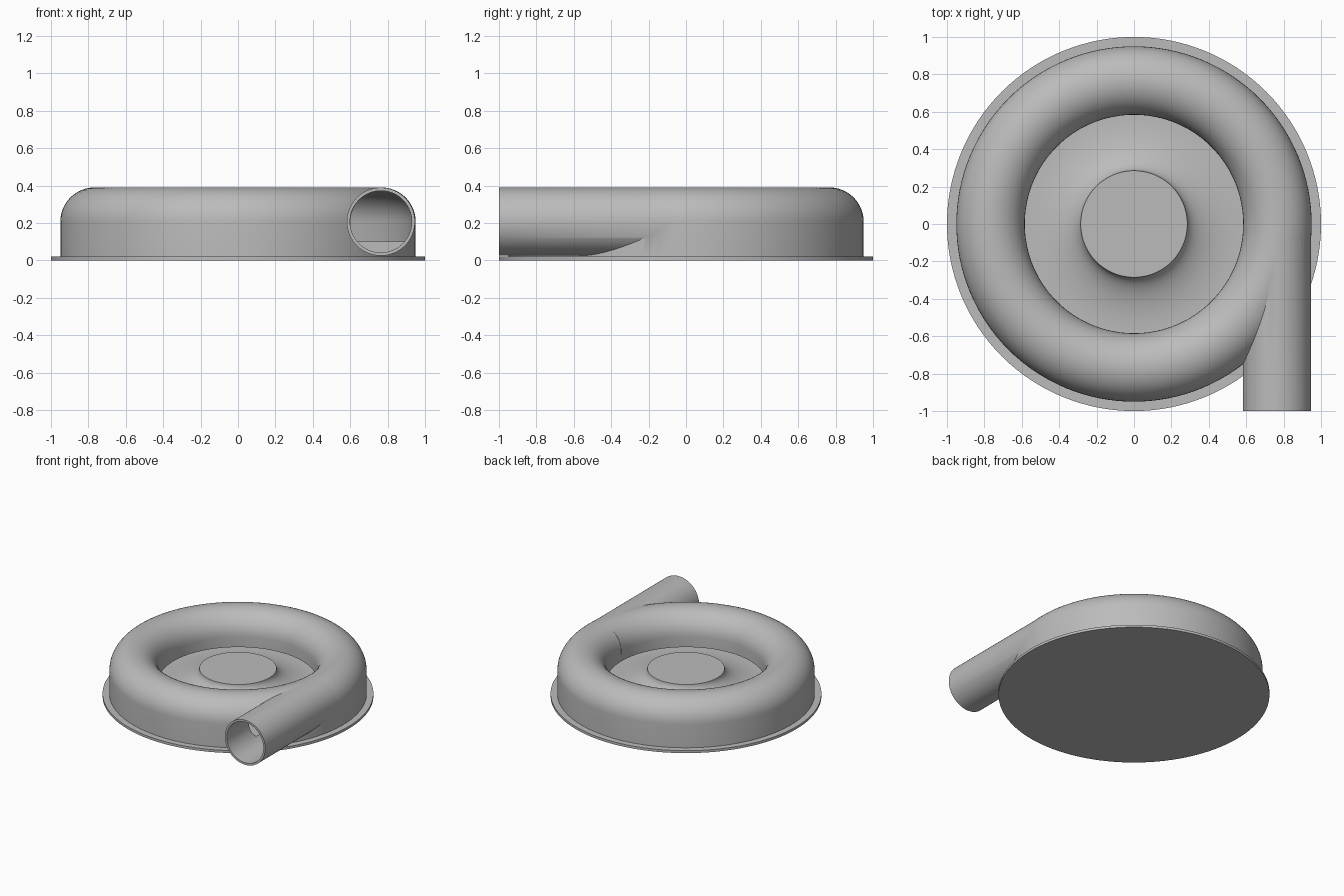
import bpy, bmesh, math
from mathutils import Matrix, Vector

cube = bpy.data.objects.get("Cube")
if cube:
    bpy.data.objects.remove(cube, do_unlink=True)

metal = bpy.data.materials.new("grey_metal")
metal.use_nodes = True
GREY = (0.5, 0.5, 0.5, 1)
metal.diffuse_color = GREY
metal.node_tree.nodes["Principled BSDF"].inputs["Base Color"].default_value = GREY

RING_R, RING_Z = 0.767, 0.207      # centre line of the scroll channel
TUBE, BORE = 0.183, 0.166          # outer and inner channel radius
FLOOR, LIP = 0.10, 0.125           # channel floor and lower lip of its inner wall


def to_object(bm, name):
    bmesh.ops.recalc_face_normals(bm, faces=bm.faces[:])
    mesh = bpy.data.meshes.new(name)
    bm.to_mesh(mesh)
    bm.free()
    mesh.materials.append(metal)
    obj = bpy.data.objects.new(name, mesh)
    bpy.context.collection.objects.link(obj)
    return obj


def revolve(name, profile, steps=128):
    """Turn a closed (radius, height) outline about z."""
    bm = bmesh.new()
    verts = [bm.verts.new((r, 0, z)) for r, z in profile]
    edges = [bm.edges.new((a, b)) for a, b in zip(verts, verts[1:] + verts[:1])]
    bmesh.ops.spin(bm, geom=verts + edges, cent=(0, 0, 0), axis=(0, 0, 1),
                   angle=math.tau, steps=steps)
    bmesh.ops.remove_doubles(bm, verts=bm.verts[:], dist=0.0001)
    axis_edges = [e for e in bm.edges if not e.link_faces]
    bmesh.ops.delete(bm, geom=axis_edges, context='EDGES')
    return to_object(bm, name)


def rod(name, radius, front, back):
    """Cylinder along y, in line with the scroll channel."""
    bm = bmesh.new()
    place = Matrix.Translation(Vector((RING_R - 0.003, (front + back) / 2, RING_Z)))
    bmesh.ops.create_cone(bm, cap_ends=True, segments=96, radius1=radius, radius2=radius,
                          depth=back - front, matrix=place @ Matrix.Rotation(math.pi / 2, 4, 'X'))
    return to_object(bm, name)


def arch(radius, steps=24):
    """Half circle from the inner side over the top to the outer side."""
    angles = [math.pi * (1 - i / steps) for i in range(steps + 1)]
    return [(RING_R + radius * math.cos(a), RING_Z + radius * math.sin(a)) for a in angles]


def combine(target, tool, operation):
    mod = target.modifiers.new(operation.lower(), 'BOOLEAN')
    mod.operation, mod.object, mod.solver = operation, tool, 'EXACT'
    bpy.context.view_layer.objects.active = target
    bpy.ops.object.modifier_apply(modifier=mod.name)
    bpy.data.objects.remove(tool, do_unlink=True)


# Flat round mounting plate
plate = revolve("base_plate", [(0, 0), (1, 0), (1, 0.02), (0, 0.02)])

# Scroll housing with a concave hub rising in the middle
hub_r, hub_z, disc_r, disc_z = 0.285, 0.225, 0.575, 0.104
curve = [math.pi / 2 * i / 16 for i in range(17)]
hub = [(disc_r - (disc_r - hub_r) * math.cos(a), hub_z - (hub_z - disc_z) * math.sin(a))
       for a in curve]
wall = RING_R - TUBE
housing = revolve("scroll_housing", [(0, hub_z)] + hub + [(wall, disc_z)] + arch(TUBE)
                  + [(RING_R + TUBE, 0.015), (0, 0.015)])

# Outlet pipe leaving the scroll on a tangent
combine(housing, rod("outlet_pipe", TUBE - 0.001, -1, 0), 'UNION')

# Hollow channel with a slot around the hub, then the pipe bore
inner = RING_R - BORE
channel = revolve("channel_cutter", [(disc_r, FLOOR), (disc_r, LIP), (inner, LIP)]
                  + arch(BORE) + [(RING_R + BORE, FLOOR)])
combine(housing, channel, 'DIFFERENCE')
combine(housing, rod("bore_cutter", BORE - 0.001, -1.1, 0), 'DIFFERENCE')

for obj in (plate, housing):
    bpy.ops.object.select_all(action='DESELECT')
    obj.select_set(True)
    bpy.context.view_layer.objects.active = obj
    bpy.ops.object.shade_smooth_by_angle(angle=math.radians(30))
